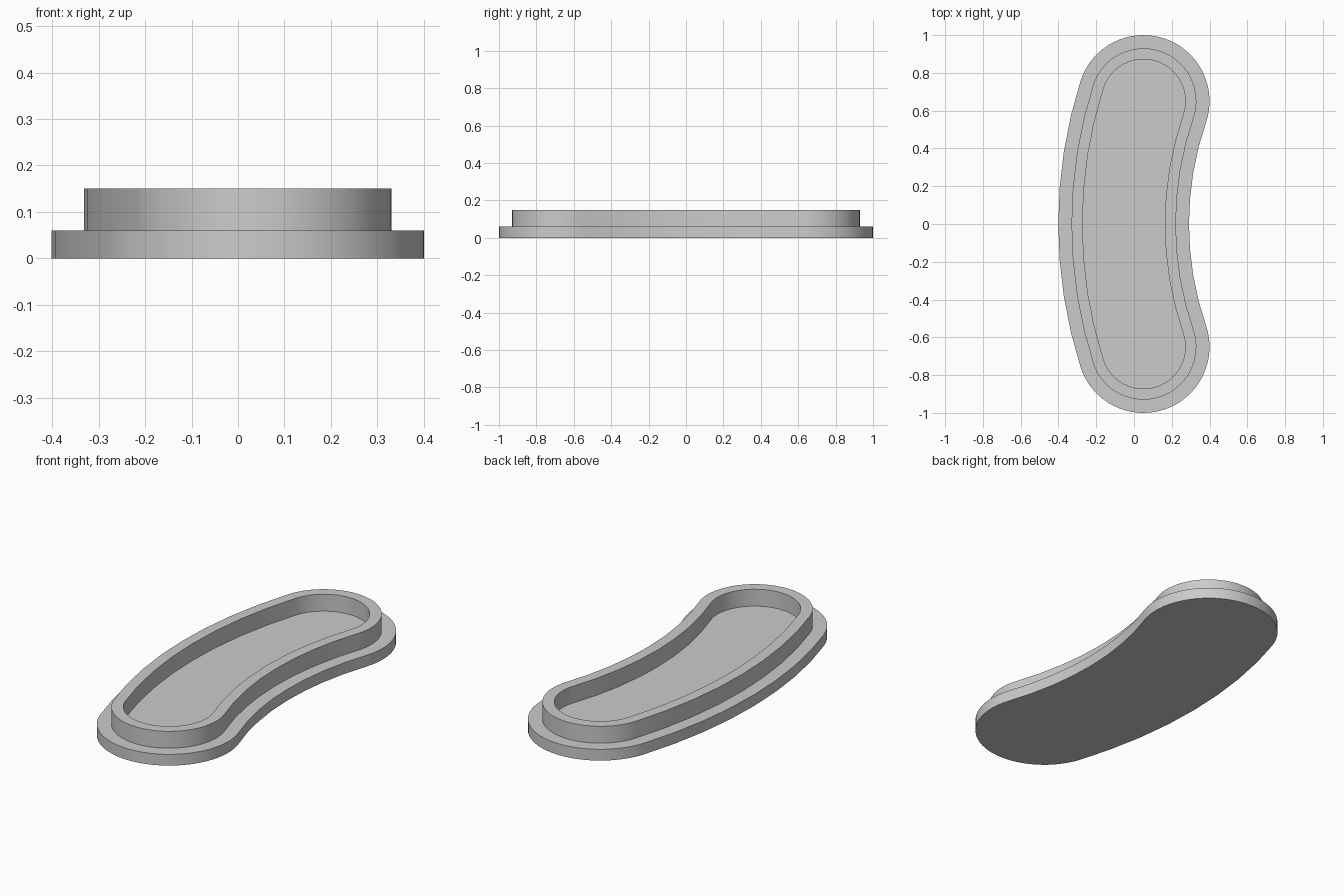
import bpy, bmesh, math

cube = bpy.data.objects.get("Cube")
if cube:
    bpy.data.objects.remove(cube)

# Bent centre line: an arc through both end-cap centres
END_X, END_Y, MID_X = 0.05, 0.65, -0.055
SAG = END_X - MID_X
BEND = (END_Y ** 2 + SAG ** 2) / (2 * SAG)
PIVOT = MID_X + BEND
SWEEP = math.asin(END_Y / BEND)
SIDE_STEPS, CAP_STEPS = 8, 32

grey = bpy.data.materials.new("plain grey")
grey.use_nodes = True
grey.diffuse_color = (0.6, 0.6, 0.6, 1)
grey.node_tree.nodes["Principled BSDF"].inputs["Base Color"].default_value = (0.6, 0.6, 0.6, 1)


def kidney(half_width):
    """Counter-clockwise outline of the bent capsule."""
    def side(sign):
        points = []
        for i in range(SIDE_STEPS + 1):
            t = 1 - 2 * i / SIDE_STEPS
            waist = 0.004 * (1 - t * t)
            r = BEND + sign * (half_width - waist)
            a = sign * t * SWEEP
            points.append((PIVOT - r * math.cos(a), r * math.sin(a)))
        return points

    def cap(sign):
        start = -SWEEP if sign > 0 else math.pi + SWEEP
        points = []
        for i in range(1, CAP_STEPS):
            a = start + math.pi * i / CAP_STEPS
            points.append((END_X + half_width * math.cos(a),
                           sign * END_Y + half_width * math.sin(a)))
        return points

    return side(1) + cap(-1) + side(-1) + cap(1)


def build(name, levels, capped):
    """Skin outlines given as (half width, height)."""
    bm = bmesh.new()
    rings = [[bm.verts.new((x, y, z)) for x, y in kidney(w)] for w, z in levels]
    count = len(rings[0])
    for low, high in zip(rings, rings[1:]):
        for i in range(count):
            j = (i + 1) % count
            bm.faces.new((low[i], low[j], high[j], high[i]))
    if capped:
        bm.faces.new(rings[0][::-1])
        bm.faces.new(rings[-1])
    mesh = bpy.data.meshes.new(name)
    bm.to_mesh(mesh)
    bm.free()
    mesh.materials.append(grey)
    obj = bpy.data.objects.new(name, mesh)
    bpy.context.collection.objects.link(obj)
    bpy.ops.object.select_all(action='DESELECT')
    obj.select_set(True)
    bpy.context.view_layer.objects.active = obj
    bpy.ops.object.shade_smooth_by_angle(angle=math.radians(30))


# Flat base plate, then the raised wall around its recess
build("base_plate", [(0.35, 0), (0.35, 0.06)], True)
build("raised_rim", [(0.28, 0.06), (0.28, 0.15), (0.222, 0.15), (0.222, 0.06)], False)
